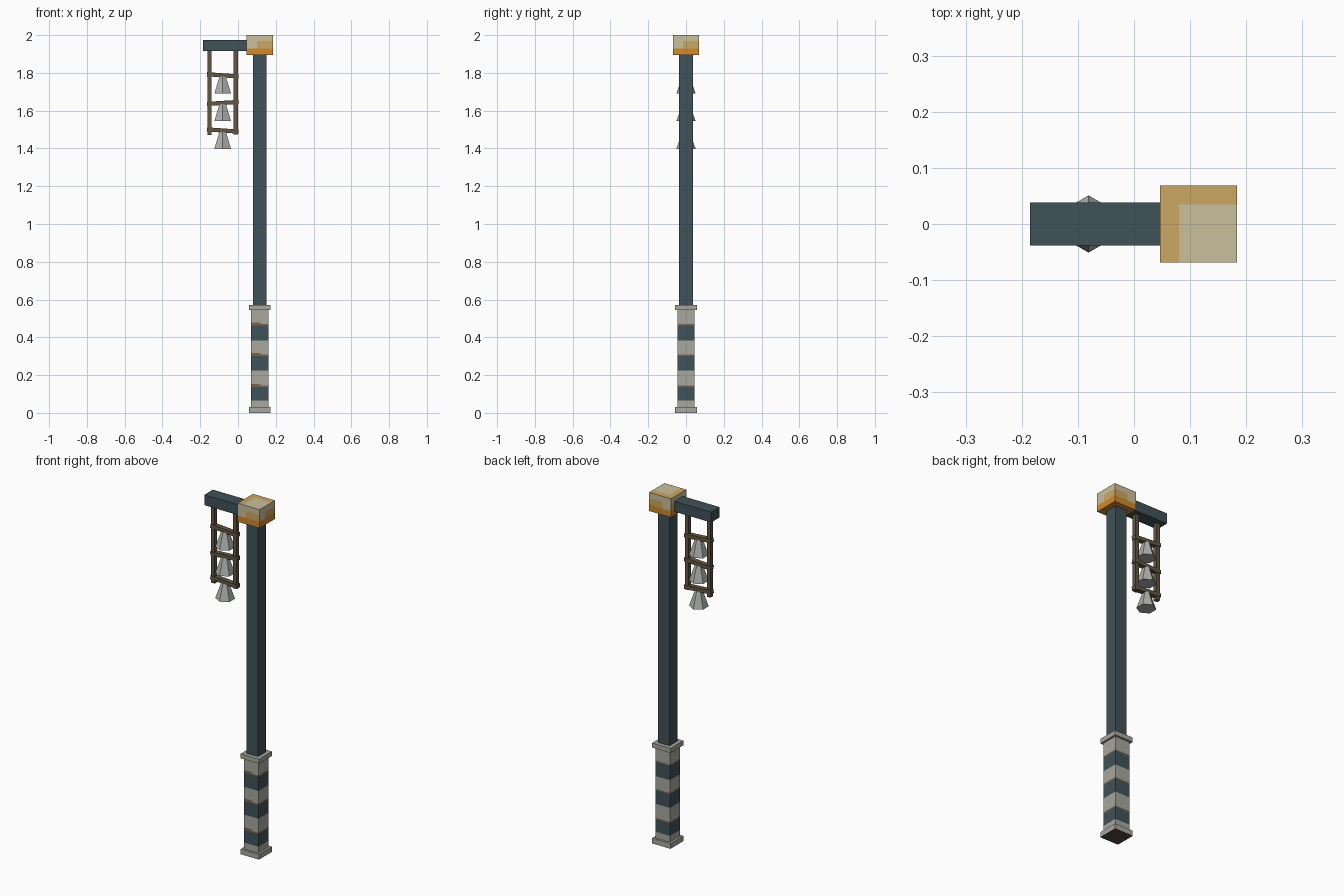
import bpy, bmesh, math
from mathutils import Vector

if "Cube" in bpy.data.objects:
    bpy.data.objects.remove(bpy.data.objects["Cube"], do_unlink=True)


def material(name, *srgb):
    col = [((c / 255 + 0.055) / 1.055) ** 2.4 for c in srgb] + [1]
    m = bpy.data.materials.new(name)
    m.use_nodes = True
    m.diffuse_color = col
    m.node_tree.nodes["Principled BSDF"].inputs["Base Color"].default_value = col
    return m


teal = material("dark teal", 64, 82, 88)
stone = material("pale stone", 168, 168, 159)
rust = material("dull brown", 122, 100, 76)
earth = material("dark brown", 88, 72, 60)
wood = material("weathered wood", 98, 86, 66)
metal = material("bell grey", 172, 175, 170)
beige = material("glow beige", 203, 192, 156)
gold = material("glow gold", 203, 168, 98)
orange = material("glow orange", 207, 139, 46)


def box(name, x, y, z, mats, cuts=(), rule=None):
    """Box between (min, max) pairs, cut along (axis, value) planes and coloured by rule."""
    bm = bmesh.new()
    bmesh.ops.create_cube(bm, size=1)
    for v in bm.verts:
        for i, (lo, hi) in enumerate((x, y, z)):
            v.co[i] = hi if v.co[i] > 0 else lo
    for axis, value in cuts:
        normal = Vector([float(i == axis) for i in range(3)])
        bmesh.ops.bisect_plane(bm, geom=bm.verts[:] + bm.edges[:] + bm.faces[:],
                               plane_co=normal * value, plane_no=normal)
    bm.normal_update()
    if rule:
        for f in bm.faces:
            f.material_index = mats.index(rule(f.calc_center_median(), f.normal))
    return finish(name, bm, mats)


def finish(name, bm, mats):
    me = bpy.data.meshes.new(name)
    bm.to_mesh(me)
    bm.free()
    for m in mats:
        me.materials.append(m)
    ob = bpy.data.objects.new(name, me)
    bpy.context.collection.objects.link(ob)
    return ob


def square(name, half, z, mats, **kw):
    """Square block centred on the post axis."""
    return box(name, (POST_X - half, POST_X + half), (-half, half), z, mats, **kw)


POST_X = 0.115
BELL_X = -0.081

# Striped stone base, each teal band topped by a stepped brown line
BANDS = ((0.066, 0.137), (0.225, 0.302), (0.383, 0.463))
THIN, THICK = 0.008, 0.016


def base_rule(c, n):
    for lo, hi in BANDS:
        if lo < c.z < hi:
            return teal
        if hi < c.z < hi + THIN:
            return rust
        if hi < c.z < hi + THICK and n.y < -0.5 and c.x < 0.12:
            return rust
    return stone


base_cuts = [(0, 0.12)] + [(2, z) for lo, hi in BANDS for z in (lo, hi, hi + THIN, hi + THICK)]
square("base_shaft", 0.046, (0.03, 0.546), [stone, teal, rust], cuts=base_cuts, rule=base_rule)
square("foot_collar", 0.058, (0, 0.03), [stone, earth],
       rule=lambda c, n: earth if n.z < -0.5 else stone)
square("upper_collar", 0.058, (0.546, 0.572), [stone])

# Post and arm
square("post", 0.036, (0.572, 1.9), [teal])
box("arm", (-0.185, 0.05), (-0.038, 0.038), (1.915, 1.974), [teal])


# Lamp head with stepped glow patches
def lamp_rule(c, n):
    if n.z > 0.5:
        return beige if c.x > 0.08 and c.y < 0.035 else gold
    if n.z < -0.5 or c.z < 1.93:
        return orange
    if c.z > 1.968:
        return beige
    along = c.x - POST_X if abs(n.y) > 0.5 else c.y
    return beige if along < -0.015 else gold


square("lamp", 0.069, (1.894, 2.0), [beige, gold, orange],
       cuts=[(0, 0.08), (0, 0.1), (1, 0.035), (1, -0.015), (2, 1.93), (2, 1.968)],
       rule=lamp_rule)

# Hanging ladder frame
for side, x, bottom in (("outer", -0.150, 1.47), ("inner", -0.012, 1.475)):
    box(side + "_rail", (x - 0.011, x + 0.011), (-0.011, 0.011), (bottom, 1.92), [wood])

# Slightly crooked rungs, each with a six-sided bell under it
for i, (z, tilt) in enumerate(((1.787, 0.07), (1.641, -0.06), (1.495, 0.07))):
    rung = box(f"rung_{i + 1}", (-0.084, 0.084), (-0.014, 0.014), (-0.011, 0.011), [wood])
    rung.location = (BELL_X, 0, z)
    rung.rotation_euler.y = tilt
    bm = bmesh.new()
    bmesh.ops.create_cone(bm, cap_ends=True, segments=6, radius1=0.051, radius2=0.02, depth=0.09)
    bell = finish(f"bell_{i + 1}", bm, [metal])
    bell.location = (BELL_X, 0, z - 0.052)
